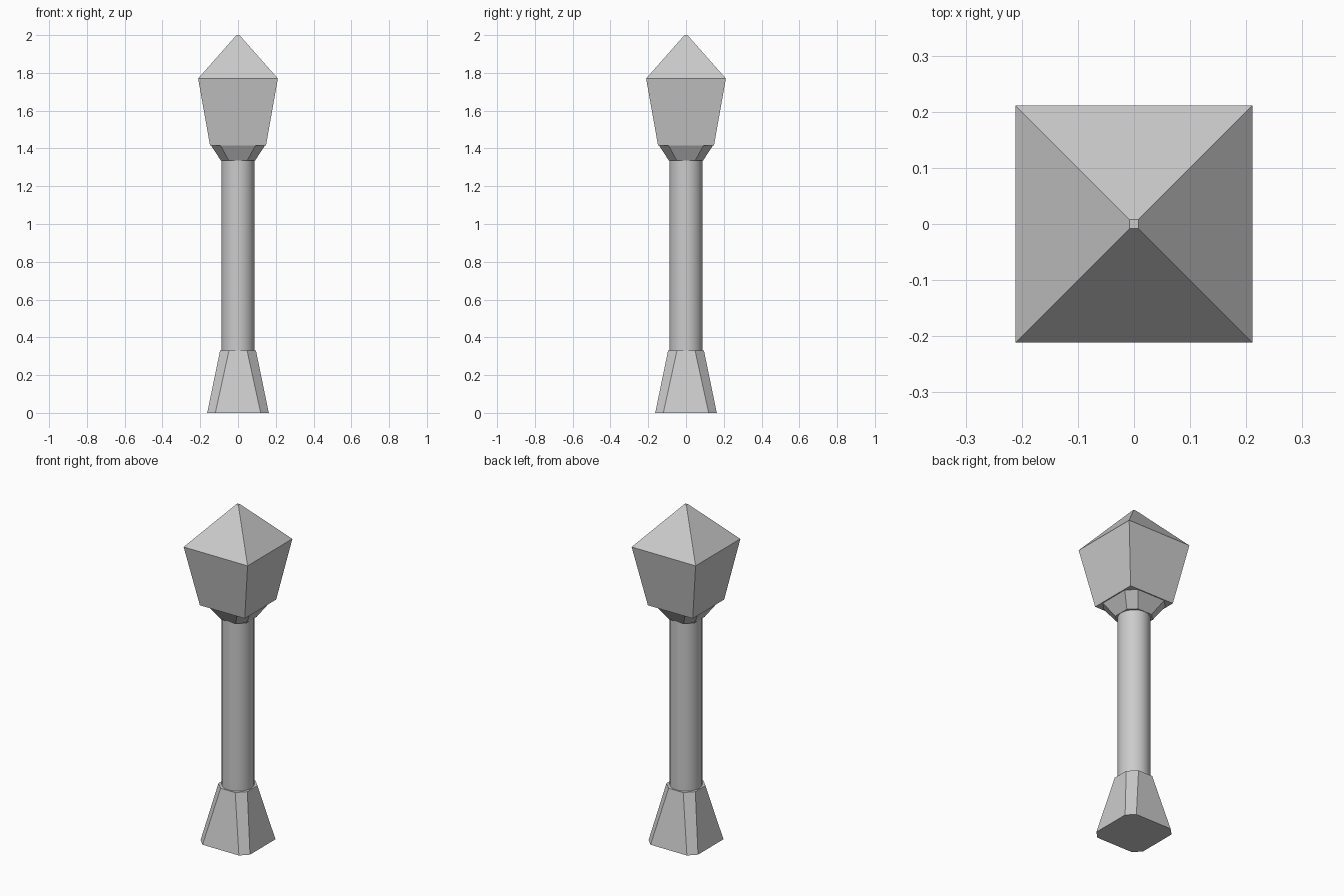
import bpy, bmesh

if "Cube" in bpy.data.objects:
    bpy.data.objects.remove(bpy.data.objects["Cube"])


def square(h, z, flat=None):
    """Square ring of half-width h; flat is the half-length of each side if corners are cut."""
    if flat is None:
        pts = [(h, -h), (h, h), (-h, h), (-h, -h)]
    else:
        pts = [(h, -flat), (h, flat), (flat, h), (-flat, h),
               (-h, flat), (-h, -flat), (-flat, -h), (flat, -h)]
    return [(x, y, z) for x, y in pts]


def loft(name, *rings):
    """Closed flat-faced solid through a stack of rings."""
    bm = bmesh.new()
    loops = [[bm.verts.new(p) for p in ring] for ring in rings]
    for a, b in zip(loops, loops[1:]):
        n = len(a)
        for i in range(n):
            j = (i + 1) % n
            bm.faces.new((a[i], a[j], b[j], b[i]))
    bm.faces.new(loops[0][::-1])
    bm.faces.new(loops[-1])
    mesh = bpy.data.meshes.new(name)
    bm.to_mesh(mesh)
    bm.free()
    obj = bpy.data.objects.new(name, mesh)
    bpy.context.collection.objects.link(obj)
    return obj


# Tapered foot with cut corners
loft("base", square(0.163, 0, 0.12), square(0.095, 0.33, 0.048))

# Round post
bpy.ops.mesh.primitive_cylinder_add(vertices=32, radius=0.088, depth=1.02,
                                    location=(0, 0, 0.835))
bpy.context.object.name = "post"
bpy.ops.object.shade_smooth_by_angle()

# Flared collar carrying the lantern
loft("collar", square(0.09, 1.335, 0.048), square(0.142, 1.415, 0.092))

# Square lantern widening upward
loft("lantern", square(0.148, 1.415), square(0.211, 1.77))

# Pyramid roof with a tiny flat tip
loft("roof", square(0.211, 1.77), square(0.008, 2.0))
